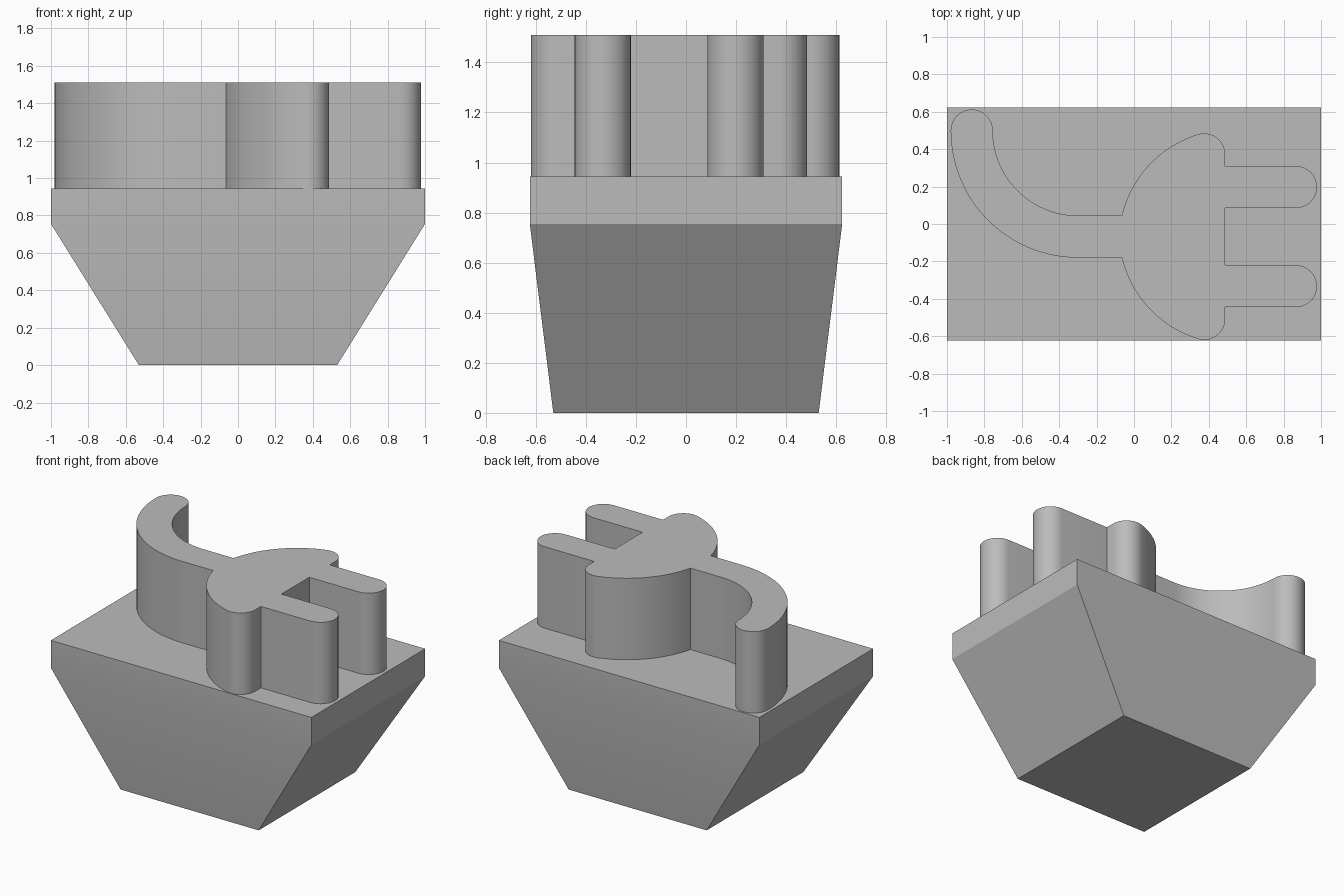
import bpy, bmesh, math

if "Cube" in bpy.data.objects:
    bpy.data.objects.remove(bpy.data.objects["Cube"])

grey = bpy.data.materials.new("neutral grey")
grey.diffuse_color = (0.5, 0.5, 0.5, 1)
grey.use_nodes = True
grey.node_tree.nodes["Principled BSDF"].inputs["Base Color"].default_value = grey.diffuse_color


def loft(name, rings):
    """Join matching rings of points and cap both ends."""
    bm = bmesh.new()
    loops = [[bm.verts.new(p) for p in ring] for ring in rings]
    n = len(loops[0])
    for lo, hi in zip(loops, loops[1:]):
        for i in range(n):
            j = (i + 1) % n
            bm.faces.new((lo[i], lo[j], hi[j], hi[i]))
    bm.faces.new(loops[0][::-1])
    bm.faces.new(loops[-1])
    bmesh.ops.recalc_face_normals(bm, faces=bm.faces)
    mesh = bpy.data.meshes.new(name)
    bm.to_mesh(mesh)
    bm.free()
    ob = bpy.data.objects.new(name, mesh)
    bpy.context.collection.objects.link(ob)
    mesh.materials.append(grey)
    bpy.ops.object.select_all(action='DESELECT')
    ob.select_set(True)
    bpy.context.view_layer.objects.active = ob
    bpy.ops.object.shade_smooth_by_angle(angle=math.radians(30))
    return ob


def arc(cx, cy, r, a0, a1, n=16):
    angles = [math.radians(a0 + (a1 - a0) * i / n) for i in range(n + 1)]
    return [(cx + r * math.cos(a), cy + r * math.sin(a)) for a in angles]


def rect(x, y, z):
    return [(-x, -y, z), (x, -y, z), (x, y, z), (-x, y, z)]


# Tapered block with a straight-sided rim
loft("tapered_base", [rect(0.53, 0.53, 0), rect(1, 0.624, 0.755), rect(1, 0.624, 0.945)])

# Upper half of the plug head and one prong, left to right
AXIS, R = -0.0675, 0.1125
upper = arc(0.518, -0.093, 0.599, 166.7, 106.7, 24)
upper += arc(0.375, 0.372, R, 106.7, 0)[1:]
upper += [(0.4875, 0.31)]
upper += arc(0.866, 0.1975, R, 90, -90)
upper += [(0.4875, 0.085)]
lower = [(x, 2 * AXIS - y) for x, y in reversed(upper)]

# Curved cord: outer bend, rounded end, inner bend
cord = arc(-0.3, 0.5, 0.68, 270, 180, 32)
cord += arc(-0.8675, 0.5, R, 180, 0)[1:]
cord += arc(-0.3, 0.5, 0.455, 180, 270, 32)[1:]

# Raised plug outline
outline = upper + lower + cord
loft("raised_plug", [[(x, y, z) for x, y in outline] for z in (0.945, 1.51)])
